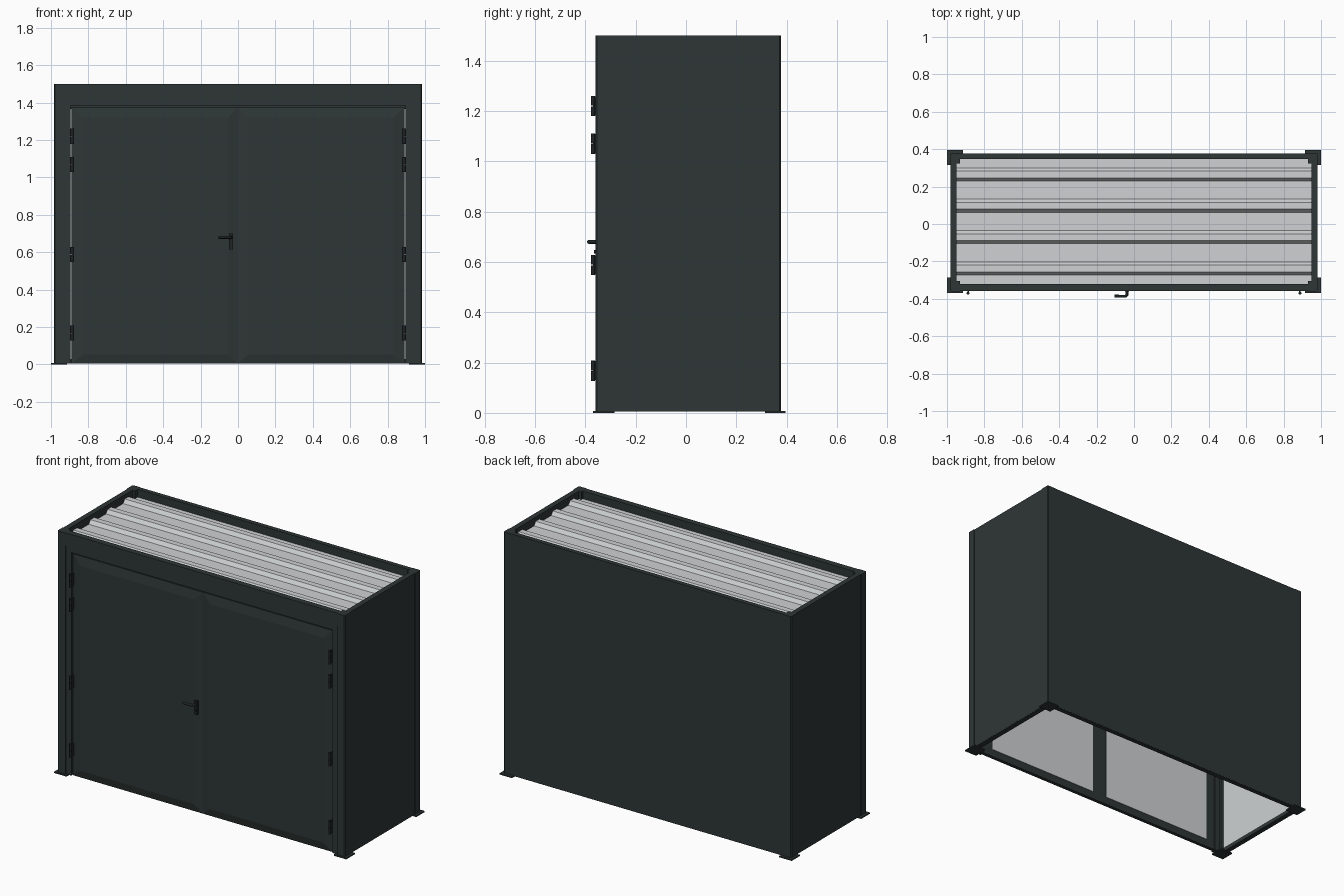
import bpy, bmesh, math
from mathutils import Matrix

if "Cube" in bpy.data.objects:
    bpy.data.objects.remove(bpy.data.objects["Cube"])


def material(name, rgb):
    m = bpy.data.materials.new(name)
    m.diffuse_color = (*rgb, 1)
    m.use_nodes = True
    m.node_tree.nodes["Principled BSDF"].inputs["Base Color"].default_value = m.diffuse_color
    return m


DARK = material("anthracite", (0.027, 0.037, 0.036))
LIGHT = material("light_grey", (0.62, 0.64, 0.65))
BLACK = material("black_fittings", (0.014, 0.018, 0.018))


def finish(name, bm, mat):
    bmesh.ops.recalc_face_normals(bm, faces=bm.faces)
    me = bpy.data.meshes.new(name)
    bm.to_mesh(me)
    bm.free()
    me.materials.append(mat)
    ob = bpy.data.objects.new(name, me)
    bpy.context.collection.objects.link(ob)
    return ob


def box(name, x, y, z, mat=DARK):
    bm = bmesh.new()
    bmesh.ops.create_cube(bm, size=1)
    for v in bm.verts:
        v.co = [(a[0] + a[1]) / 2 + c * abs(a[1] - a[0]) for a, c in zip((x, y, z), v.co)]
    return finish(name, bm, mat)


def cylinder(name, centre, radius, depth, mat, along_y=False):
    bm = bmesh.new()
    bmesh.ops.create_cone(bm, cap_ends=True, segments=16, radius1=radius, radius2=radius, depth=depth)
    if along_y:
        bmesh.ops.rotate(bm, verts=bm.verts, matrix=Matrix.Rotation(math.pi / 2, 3, 'X'))
    bmesh.ops.translate(bm, verts=bm.verts, vec=centre)
    for f in bm.faces:
        f.smooth = len(f.verts) == 4
    return finish(name, bm, mat)


def prism(name, profile, z0, z1, mat=DARK):
    bm = bmesh.new()
    f = bm.faces.new([bm.verts.new((x, y, z0)) for x, y in profile])
    r = bmesh.ops.extrude_face_region(bm, geom=[f])
    for v in r["geom"]:
        if isinstance(v, bmesh.types.BMVert):
            v.co.z = z1
    return finish(name, bm, mat)


# Corner posts with chamfered outer edge, and their foot plates
for side, s in (("left", -1), ("right", 1)):
    for end, yo, yi, py in (("front", -0.36, -0.305, (-0.37, -0.285)),
                            ("back", 0.378, 0.323, (0.315, 0.395))):
        c = 0.006 if yi > yo else -0.006
        prism(f"{end}_{side}_post",
              [(s * 0.93, yo), (s * 0.979, yo), (s * 0.985, yo + c), (s * 0.985, yi), (s * 0.93, yi)],
              0.0, 1.5)
        box(f"{end}_{side}_foot_plate", (s * 0.915, s * 1.0), py, (0, 0.008))

# Side walls, dark outside with a light inner lining
for side, s in (("left", -1), ("right", 1)):
    box(f"{side}_wall", (s * 0.955, s * 0.981), (-0.31, 0.33), (0.008, 1.5))
    box(f"{side}_wall_lining", (s * 0.951, s * 0.956), (-0.305, 0.323), (0.03, 1.43), LIGHT)
    box(f"{side}_top_rail", (s * 0.948, s * 0.98), (-0.33, 0.355), (1.42, 1.5))
    box(f"{side}_bottom_rail", (s * 0.948, s * 0.98), (-0.31, 0.33), (0.005, 0.03))

# Back wall
box("back_wall", (-0.935, 0.935), (0.354, 0.376), (0.008, 1.5))
box("back_wall_lining", (-0.93, 0.93), (0.35, 0.355), (0.03, 1.43), LIGHT)
box("back_top_rail", (-0.95, 0.95), (0.347, 0.375), (1.42, 1.5))
box("back_bottom_rail", (-0.935, 0.935), (0.347, 0.375), (0.005, 0.03))

# Front beam and door surround
box("front_beam", (-0.935, 0.935), (-0.357, -0.32), (1.42, 1.5))
box("door_lintel", (-0.93, 0.93), (-0.352, -0.318), (1.385, 1.42))
for side, s in (("left", -1), ("right", 1)):
    box(f"{side}_door_jamb", (s * 0.895, s * 0.932), (-0.352, -0.318), (0.005, 1.39))
box("door_stop", (-0.9, 0.9), (-0.325, -0.316), (1.365, 1.39))


# Doors: mitred bevelled frame around a flat panel, light lining inside
def door(name, x0, x1):
    z0, z1, w = 0.005, 1.375, 0.052
    wo = 0.06

    def ring(y, a, b, c, d):
        return [bm.verts.new(p) for p in ((a, y, c), (b, y, c), (b, y, d), (a, y, d))]

    bm = bmesh.new()
    il = x0 + (wo if x0 < -0.5 else w)
    ir = x1 - (wo if x1 > 0.5 else w)
    back = ring(-0.32, x0, x1, z0, z1)
    outer = ring(-0.342, x0, x1, z0, z1)
    inner = ring(-0.352, il, ir, z0 + 0.047, z1 - 0.055)
    for a, b in ((back, outer), (outer, inner)):
        for i in range(4):
            j = (i + 1) % 4
            bm.faces.new((a[i], a[j], b[j], b[i]))
    bm.faces.new(inner)
    bm.faces.new(back)
    finish(name, bm, DARK)
    box(name + "_lining", (il, ir), (-0.321, -0.317), (z0 + 0.047, z1 - 0.055), LIGHT)


door("left_door", -0.89, -0.001)
door("right_door", 0.001, 0.89)

# Hinges: two-part barrels with leaves
for side, s in (("left", -1), ("right", 1)):
    for n, z in enumerate((0.168, 0.588, 1.07, 1.22), 1):
        for part, dz in (("lower", -0.021), ("upper", 0.021)):
            cylinder(f"{side}_hinge_{n}_{part}", (s * 0.887, -0.37, z + dz), 0.008, 0.039, BLACK)
        box(f"{side}_hinge_{n}_leaf", (s * 0.883, s * 0.891), (-0.37, -0.34), (z - 0.038, z + 0.038), BLACK)

# Door handle: back plate, bent lever and lock cylinder
box("handle_plate", (-0.048, -0.028), (-0.36, -0.34), (0.615, 0.70), BLACK)
cu = bpy.data.curves.new("handle_lever", 'CURVE')
cu.dimensions = '3D'
cu.bevel_depth = 0.008
cu.bevel_resolution = 2
cu.use_fill_caps = True
sp = cu.splines.new('POLY')
pts = [(-0.038, -0.35, 0.68), (-0.038, -0.378, 0.68), (-0.046, -0.386, 0.68), (-0.105, -0.386, 0.68)]
sp.points.add(len(pts) - 1)
for p, co in zip(sp.points, pts):
    p.co = (*co, 1)
cu.materials.append(BLACK)
bpy.context.collection.objects.link(bpy.data.objects.new("handle_lever", cu))
cylinder("handle_lock", (-0.038, -0.36, 0.64), 0.007, 0.012, BLACK, True)

# Roof: trapezoid sheet with ribs running along x
prof = []
y0, y1, ribs = -0.322, 0.349, 4
pitch = (y1 - y0) / ribs
for i in range(ribs):
    b = y0 + i * pitch + pitch / 2
    prof += [(b - 0.035, 1.452), (b - 0.018, 1.474), (b + 0.018, 1.474), (b + 0.035, 1.452)]
prof = [(y0, 1.452)] + prof + [(y1, 1.452)]
bm = bmesh.new()
rows = [[bm.verts.new((x, y, z + dz)) for y, z in prof]
        for x, dz in ((-0.95, 0), (0.95, 0), (0.95, -0.012), (-0.95, -0.012))]
for k in range(4):
    a, b = rows[k], rows[(k + 1) % 4]
    for i in range(len(prof) - 1):
        bm.faces.new((a[i], a[i + 1], b[i + 1], b[i]))
for i in (0, -1):
    bm.faces.new([r[i] for r in rows])
finish("roof_sheet", bm, LIGHT)
